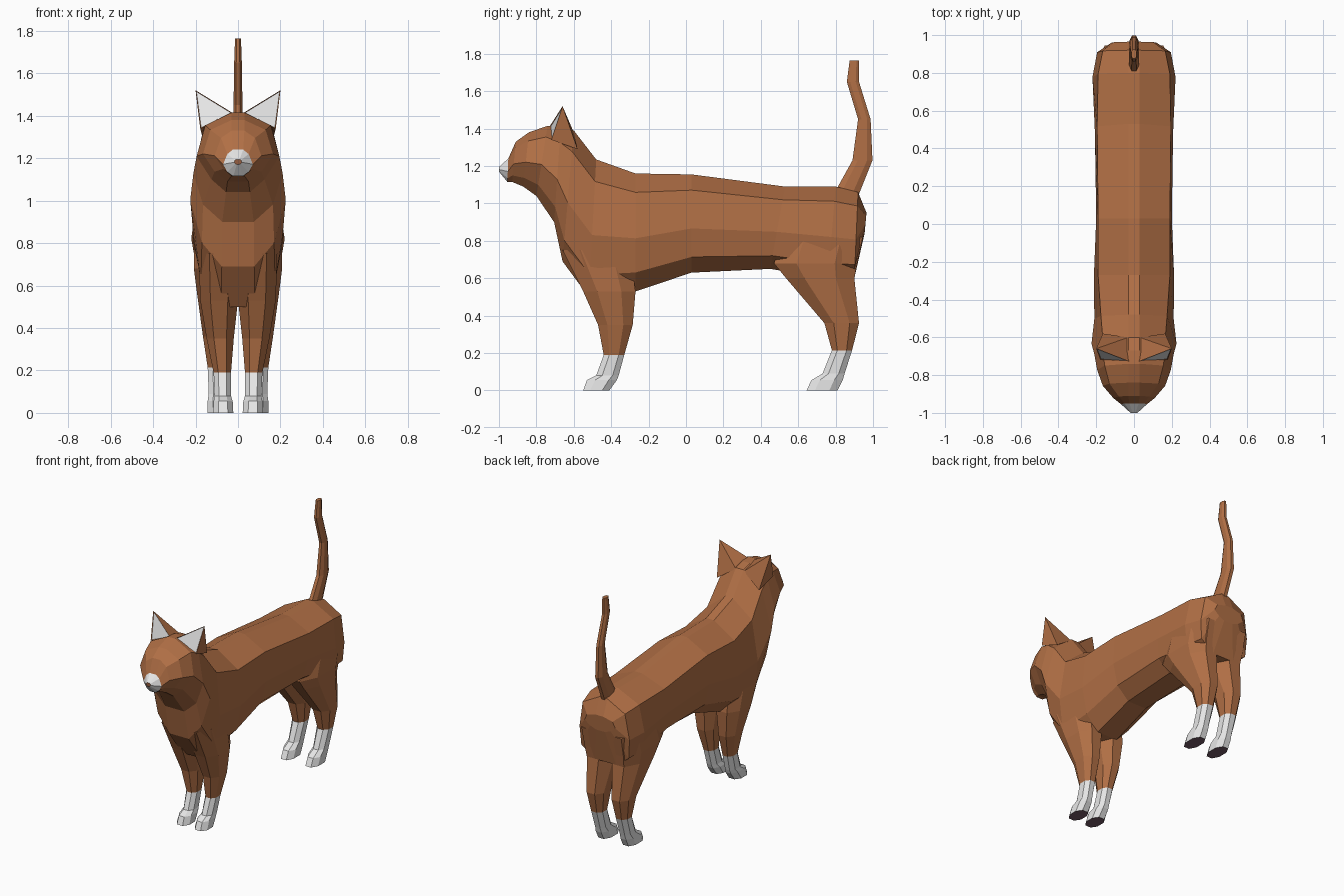
import bpy, bmesh
from mathutils import Vector

if "Cube" in bpy.data.objects:
    bpy.data.objects.remove(bpy.data.objects["Cube"])


def material(name, rgb):
    m = bpy.data.materials.new(name)
    m.diffuse_color = (*rgb, 1)
    m.use_nodes = True
    m.node_tree.nodes["Principled BSDF"].inputs["Base Color"].default_value = m.diffuse_color
    return m


FUR = material("ginger fur", (0.44, 0.16, 0.06))
WHITE = material("white fur", (0.85, 0.85, 0.85))
PAD = material("paw pad", (0.17, 0.10, 0.13))
NOSE = material("nose brown", (0.30, 0.11, 0.05))


def finish(bm, name, mats, rule=None, mirror=False):
    """Turn a bmesh into an object, colouring faces by a rule."""
    bmesh.ops.recalc_face_normals(bm, faces=bm.faces)
    if rule:
        for f in bm.faces:
            f.material_index = rule(f)
    me = bpy.data.meshes.new(name)
    bm.to_mesh(me)
    bm.free()
    for m in mats:
        me.materials.append(m)
    ob = bpy.data.objects.new(name, me)
    bpy.context.collection.objects.link(ob)
    if mirror:
        mod = ob.modifiers.new("mirror", 'MIRROR')
        mod.use_mirror_merge = False
    return ob


def loft(rings):
    """Skin a list of equal-length point rings and cap both ends."""
    bm = bmesh.new()
    rows = [[bm.verts.new(p) for p in r] for r in rings]
    n = len(rows[0])
    for a, b in zip(rows, rows[1:]):
        for i in range(n):
            j = (i + 1) % n
            bm.faces.new((a[i], a[j], b[j], b[i]))
    bm.faces.new(rows[0])
    bm.faces.new(rows[-1])
    bm.normal_update()
    return bm


def body_ring(yt, zt, yb, zb, we, wm, wl):
    """Slanted cross-section from a top point to a bottom point."""
    half = [(min(0.03, we * 0.5), 0), (we, 0.16), (wm, 0.55), (wl, 0.84), (wl * 0.45, 1)]

    def at(x, t):
        return (x, yt + (yb - yt) * t, zt + (zb - zt) * t)
    return [at(x, t) for x, t in half] + [at(-x, t) for x, t in reversed(half)]


def limb_ring(z, y0, y1, x0, x1, c=0.27):
    """Level rectangle with cut corners."""
    dx, dy = (x1 - x0) * c, (y1 - y0) * c
    return [(x, y, z) for x, y in (
        (x0 + dx, y0), (x1 - dx, y0), (x1, y0 + dy), (x1, y1 - dy),
        (x1 - dx, y1), (x0 + dx, y1), (x0, y1 - dy), (x0, y0 + dy))]


# Trunk, neck and head, from rump to nose
sections = [
    (0.965, 0.95, 0.955, 0.84, 0.10, 0.12, 0.08),
    (0.92, 1.06, 0.90, 0.60, 0.165, 0.195, 0.185),
    (0.80, 1.09, 0.76, 0.60, 0.19, 0.22, 0.195),
    (0.53, 1.09, 0.45, 0.65, 0.195, 0.207, 0.18),
    (0.03, 1.155, 0.03, 0.63, 0.19, 0.20, 0.165),
    (-0.27, 1.16, -0.27, 0.53, 0.19, 0.212, 0.175),
    (-0.48, 1.235, -0.52, 0.50, 0.175, 0.21, 0.175),
    (-0.60, 1.39, -0.66, 0.69, 0.165, 0.225, 0.17),
    (-0.67, 1.41, -0.705, 0.90, 0.165, 0.21, 0.165),
    (-0.74, 1.415, -0.80, 1.04, 0.155, 0.195, 0.125),
    (-0.84, 1.38, -0.87, 1.09, 0.13, 0.165, 0.11),
    (-0.91, 1.33, -0.93, 1.115, 0.08, 0.11, 0.07),
    (-0.95, 1.24, -0.955, 1.115, 0.05, 0.07, 0.05),
    (-1.00, 1.195, -1.00, 1.17, 0.015, 0.018, 0.012),
]


def muzzle_rule(f):
    y = f.calc_center_median().y
    return 2 if y < -0.995 else 1 if y < -0.96 else 0


finish(loft([body_ring(*s) for s in sections]), "body_and_head",
       [FUR, WHITE, NOSE], muzzle_rule)


# Legs with white socks and dark pads
def leg(name, rings, cuff):
    def rule(f):
        z = f.calc_center_median().z
        return 2 if z < 0.002 else 1 if z < cuff else 0
    finish(loft([limb_ring(*r) for r in rings]), name, [FUR, WHITE, PAD], rule, True)


leg("hind_leg", [
    (0.82, 0.52, 0.945, 0.02, 0.205),
    (0.68, 0.47, 0.915, 0.0, 0.208),
    (0.60, 0.535, 0.90, 0.0, 0.198),
    (0.36, 0.74, 0.925, 0.03, 0.165),
    (0.215, 0.78, 0.888, 0.05, 0.143),
    (0.09, 0.73, 0.848, 0.055, 0.138),
    (0.055, 0.67, 0.838, 0.05, 0.143),
    (0.0, 0.645, 0.81, 0.05, 0.143)], 0.21)

leg("front_leg", [
    (0.75, -0.66, -0.30, 0.0, 0.185),
    (0.53, -0.55, -0.27, 0.0, 0.178),
    (0.35, -0.47, -0.285, 0.02, 0.148),
    (0.19, -0.44, -0.33, 0.033, 0.115),
    (0.08, -0.48, -0.36, 0.033, 0.11),
    (0.055, -0.53, -0.37, 0.025, 0.115),
    (0.0, -0.55, -0.41, 0.022, 0.118)], 0.185)

# Tail
finish(loft([limb_ring(*r) for r in (
    (1.05, 0.79, 0.925, -0.027, 0.027),
    (1.23, 0.89, 0.997, -0.025, 0.025),
    (1.45, 0.92, 0.987, -0.021, 0.021),
    (1.65, 0.86, 0.925, -0.018, 0.018),
    (1.765, 0.875, 0.925, -0.014, 0.014))]), "tail", [FUR])

# Ears: pyramids with an inset pale front
bm = bmesh.new()
inner, outer, back, low, tip = [bm.verts.new(p) for p in (
    (0.02, -0.73, 1.41), (0.178, -0.72, 1.34), (0.03, -0.60, 1.38),
    (0.165, -0.58, 1.29), (0.2, -0.66, 1.52))]
front = bm.faces.new((inner, outer, tip))
for f in ((outer, low, tip), (low, back, tip), (back, inner, tip),
          (inner, back, low, outer)):
    bm.faces.new(f)
bmesh.ops.recalc_face_normals(bm, faces=bm.faces)
bmesh.ops.inset_individual(bm, faces=[front], thickness=0.007, depth=-0.004)
front.material_index = 1
finish(bm, "ear", [FUR, WHITE], None, True)
